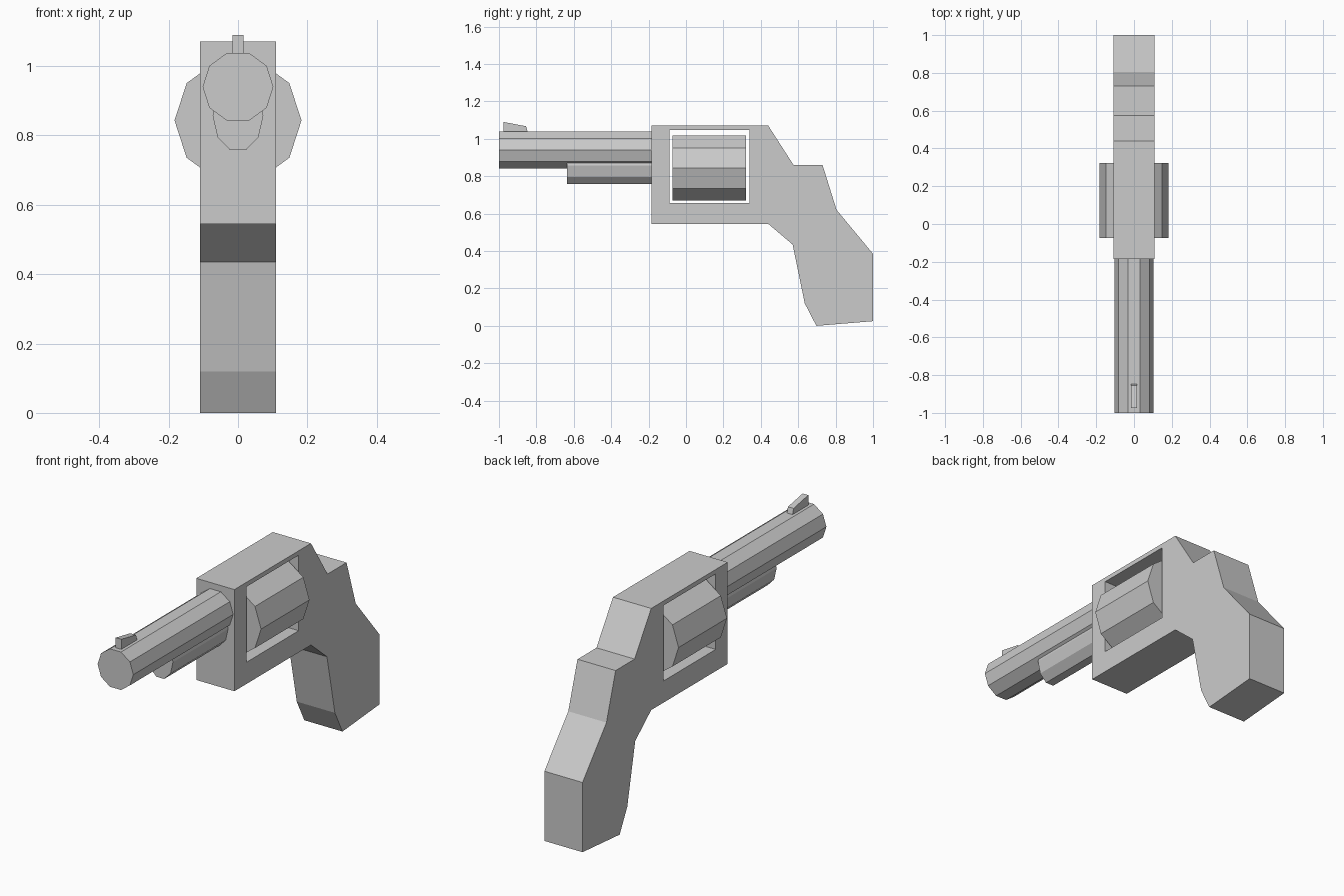
import bpy, bmesh
from math import pi, sin, cos

if "Cube" in bpy.data.objects:
    bpy.data.objects.remove(bpy.data.objects["Cube"])

SIDE = (pi / 2, 0, pi / 2)   # profile drawn in (y, z), extruded along x
ALONG = (pi / 2, 0, 0)       # profile drawn in (x, z), extruded along y


def prism(name, loops, half_depth, rotation, y=0.0):
    """Extrude filled outlines (inner loops become holes) into a mesh."""
    curve = bpy.data.curves.new(name, 'CURVE')
    curve.dimensions = '2D'
    curve.fill_mode = 'BOTH'
    curve.extrude = half_depth
    for loop in loops:
        spline = curve.splines.new('POLY')
        spline.points.add(len(loop) - 1)
        for point, (u, v) in zip(spline.points, loop):
            point.co = (u, v, 0, 1)
        spline.use_cyclic_u = True
        spline.use_smooth = False
    obj = bpy.data.objects.new(name, curve)
    bpy.context.collection.objects.link(obj)
    obj.rotation_euler = rotation
    obj.location.y = y
    bpy.ops.object.select_all(action='DESELECT')
    obj.select_set(True)
    bpy.context.view_layer.objects.active = obj
    bpy.ops.object.convert(target='MESH')
    obj = bpy.context.object
    obj.name = name
    # Weld caps to sides and tidy the normals
    bm = bmesh.new()
    bm.from_mesh(obj.data)
    bmesh.ops.remove_doubles(bm, verts=bm.verts, dist=0.0005)
    bmesh.ops.dissolve_limit(bm, angle_limit=0.01, verts=bm.verts, edges=bm.edges)
    bmesh.ops.recalc_face_normals(bm, faces=bm.faces)
    for face in bm.faces:
        face.smooth = False
    bm.to_mesh(obj.data)
    bm.free()
    return obj


def tube(name, y0, y1, z, rx, rz, sides=10):
    """Ten-sided bar running along y."""
    ring = [(rx * cos(2 * pi * i / sides), z + rz * sin(2 * pi * i / sides))
            for i in range(sides)]
    return prism(name, [ring], (y1 - y0) / 2, ALONG, (y0 + y1) / 2)


# Frame and grip in one silhouette, with the cylinder window cut through
outline = [(-0.185, 1.07), (0.44, 1.07), (0.575, 0.86), (0.73, 0.86),
           (0.805, 0.62), (1.0, 0.385), (1.0, 0.025), (0.697, 0.0),
           (0.635, 0.12), (0.57, 0.435), (0.44, 0.545), (-0.185, 0.545)]
window = [(-0.087, 0.657), (0.34, 0.657), (0.34, 1.047), (-0.087, 1.047)]
prism("frame_and_grip", [outline, window], 0.109, SIDE)

# Rotating cylinder, barrel and the oval rod housing under it
tube("cylinder", -0.073, 0.322, 0.843, 0.183, 0.183)
tube("barrel", -1.0, -0.18, 0.94, 0.102, 0.103)
tube("rod_housing", -0.635, -0.18, 0.857, 0.073, 0.105)

# Front sight
sight = [(-0.975, 1.03), (-0.845, 1.03), (-0.855, 1.067), (-0.975, 1.09)]
prism("front_sight", [sight], 0.016, SIDE)
